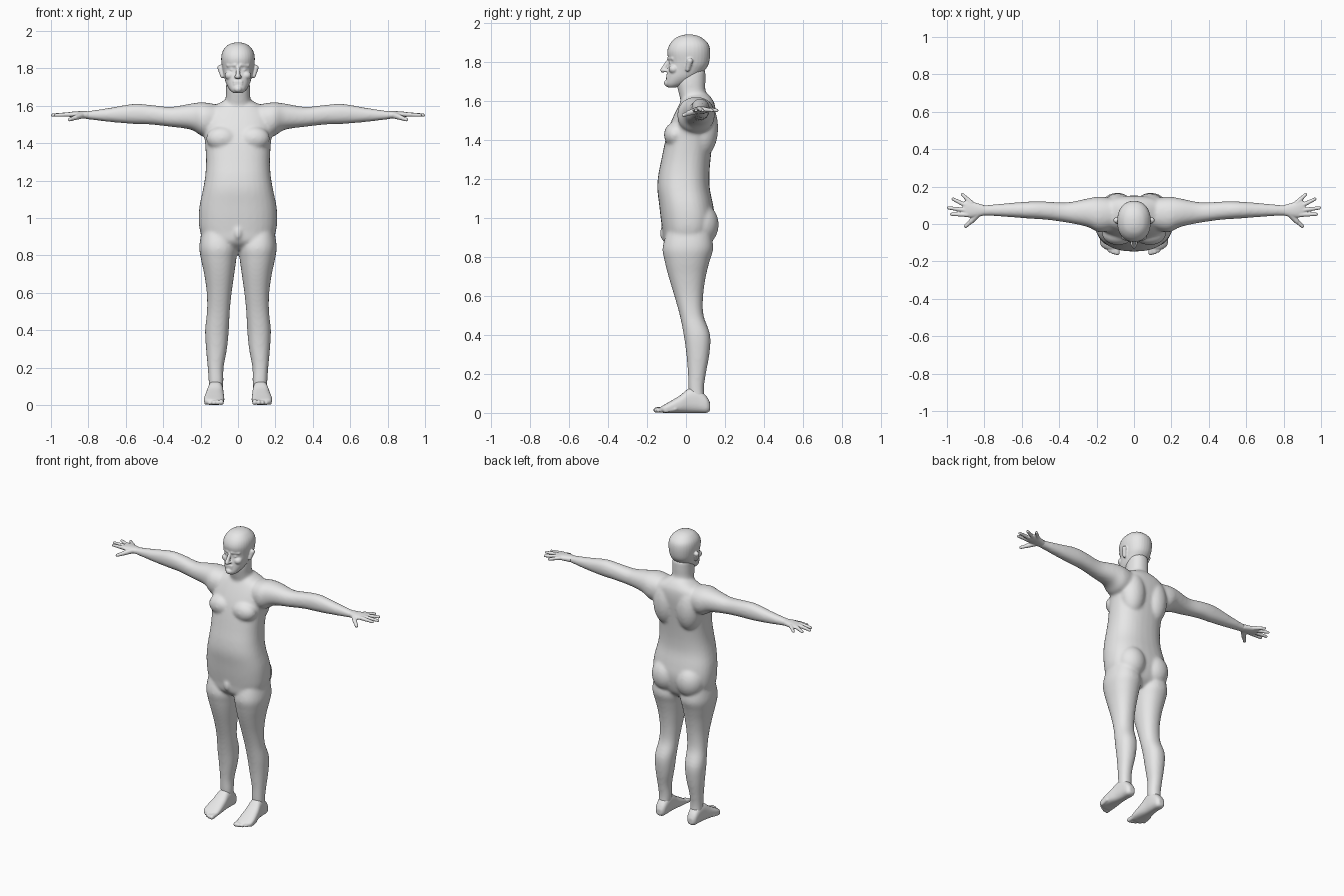
import bpy
import bmesh
from math import cos, sin, pi, copysign
from mathutils import Vector, Matrix

cube = bpy.data.objects.get("Cube")
if cube:
    bpy.data.objects.remove(cube, do_unlink=True)

GREY = (0.8, 0.8, 0.8, 1)
skin = bpy.data.materials.new("light_grey")
skin.use_nodes = True
skin.diffuse_color = GREY
for node in skin.node_tree.nodes:
    if node.type == "BSDF_PRINCIPLED":
        node.inputs["Base Color"].default_value = GREY

SIDES = (1, -1)


def refine(rows, steps=4):
    """Catmull-Rom interpolation between section rows."""
    result = []
    last = len(rows) - 1
    for i in range(last):
        before, here = rows[max(i - 1, 0)], rows[i]
        there, after = rows[i + 1], rows[min(i + 2, last)]
        for step in range(steps):
            t = step / steps
            result.append([
                b + t / 2 * (c - a + t * (2 * a - 5 * b + 4 * c - d + t * (3 * (b - c) + d - a)))
                for a, b, c, d in zip(before, here, there, after)])
    result.append(rows[last])
    return result


def loft(bm, axis, rows, side=1, power=2.2, count=32):
    """Closed loft; each row is position, low and high of the two cross axes."""
    rings = []
    for pos, a_low, a_high, b_low, b_high in refine(rows):
        ring = []
        for k in range(count):
            angle = 2 * pi * k / count
            c, s = cos(angle), sin(angle)
            u = copysign(abs(c) ** (2 / power), c)
            v = copysign(abs(s) ** (2 / power), s)
            a = (a_low + a_high) / 2 + u * (a_high - a_low) / 2
            b = (b_low + b_high) / 2 + v * (b_high - b_low) / 2
            x, y, z = {"x": (pos, a, b), "y": (a, pos, b), "z": (a, b, pos)}[axis]
            ring.append(bm.verts.new((x * side, y, z)))
        rings.append(ring)
    for low, high in zip(rings, rings[1:]):
        for k in range(count):
            n = (k + 1) % count
            bm.faces.new((low[k], low[n], high[n], high[k]))
    bm.faces.new(rings[0])
    bm.faces.new(rings[-1])


def tall_loft(bm, rows, **options):
    """Loft symmetric about x = 0: rows of height, half width, front, back."""
    loft(bm, "z", [(z, -w, w, front, back) for z, w, front, back in rows], **options)


def blob(bm, centre, radii, side=1):
    x, y, z = centre
    matrix = Matrix.Translation((x * side, y, z)) @ Matrix.Diagonal((*radii, 1))
    bmesh.ops.create_uvsphere(bm, u_segments=24, v_segments=16, radius=1, matrix=matrix)


def capsule(bm, start, end, r_start, r_end, side=1):
    a = Vector((start[0] * side, *start[1:]))
    b = Vector((end[0] * side, *end[1:]))
    turn = (b - a).to_track_quat("Z", "Y")
    ball = bmesh.ops.create_uvsphere(bm, u_segments=16, v_segments=12, radius=1)
    for v in ball["verts"]:
        tip = v.co.z > 0.01
        v.co = (b if tip else a) + turn @ v.co * (r_end if tip else r_start)


def fuse(name, bm, voxel, rounds):
    """Merge the overlapping solids of one part into a single smooth skin."""
    bmesh.ops.recalc_face_normals(bm, faces=bm.faces)
    mesh = bpy.data.meshes.new(name)
    bm.to_mesh(mesh)
    bm.free()
    mesh.materials.append(skin)
    obj = bpy.data.objects.new(name, mesh)
    bpy.context.collection.objects.link(obj)
    remesh = obj.modifiers.new("merge", "REMESH")
    remesh.mode = "VOXEL"
    remesh.voxel_size = voxel
    remesh.use_smooth_shade = True
    relax = obj.modifiers.new("relax", "SMOOTH")
    relax.factor = 0.5
    relax.iterations = rounds


# Trunk and neck
body = bmesh.new()
tall_loft(body, [
    (.83, .05, -.06, .08), (.87, .17, -.11, .12), (.93, .203, -.12, .14),
    (1, .21, -.13, .148), (1.07, .205, -.138, .138), (1.15, .188, -.147, .122),
    (1.22, .176, -.142, .12), (1.3, .171, -.126, .126), (1.4, .176, -.105, .138),
    (1.47, .185, -.085, .147), (1.53, .185, -.06, .152), (1.58, .16, -.035, .148),
    (1.615, .1, -.015, .13), (1.635, .06, 0, .11)], power=2.4)
tall_loft(body, [
    (1.56, .1, -.02, .13), (1.61, .074, -.03, .12), (1.65, .065, -.04, .1),
    (1.7, .064, -.048, .1), (1.76, .06, -.03, .1)])
blob(body, (0, -.1, .92), (.027, .035, .045))

for side in SIDES:
    # Chest, back and buttock muscles
    blob(body, (.085, -.055, 1.425), (.085, .058, .065), side)
    blob(body, (.085, .085, 1.46), (.085, .08, .15), side)
    blob(body, (.09, .075, .965), (.095, .093, .11), side)
    # Leg
    loft(body, "z", [
        (.95, .04, .19, -.09, .12), (.85, .004, .207, -.12, .14),
        (.78, .009, .198, -.11, .122), (.7, .02, .181, -.09, .102),
        (.6, .034, .167, -.06, .088), (.5, .044, .166, -.032, .09),
        (.4, .049, .176, -.012, .124), (.3, .059, .171, .002, .12),
        (.2, .077, .162, .01, .102), (.12, .078, .157, .012, .092),
        (.04, .085, .155, .02, .1)], side)
    # Arm
    loft(body, "x", [
        (.08, -.02, .13, 1.46, 1.6), (.18, -.045, .147, 1.435, 1.618),
        (.25, -.015, .136, 1.472, 1.612), (.36, .008, .115, 1.488, 1.594),
        (.47, .023, .12, 1.5, 1.605), (.56, .029, .12, 1.503, 1.61),
        (.68, .038, .111, 1.513, 1.59), (.78, .044, .102, 1.525, 1.575),
        (.84, .044, .1, 1.533, 1.568)], side)
fuse("body", body, .008, 12)

# Head
head = bmesh.new()
tall_loft(head, [
    (1.668, .025, -.092, -.05), (1.685, .044, -.104, 0), (1.72, .064, -.1, .06),
    (1.76, .075, -.094, .1), (1.795, .083, -.088, .118), (1.85, .09, -.096, .124),
    (1.89, .083, -.083, .115), (1.92, .06, -.055, .085), (1.934, .034, -.025, .055),
    (1.939, .01, 0, .03)])
capsule(head, (0, -.088, 1.808), (0, -.118, 1.757), .009, .014)
blob(head, (0, -.096, 1.69), (.022, .017, .018))
for lip in (1.716, 1.728):
    capsule(head, (-.017, -.093, lip), (.017, -.093, lip), .009, .009)
for side in SIDES:
    # Brow, eye, cheek, nostril and ear
    capsule(head, (.014, -.084, 1.818), (.052, -.066, 1.816), .012, .011, side)
    blob(head, (.031, -.074, 1.793), (.014, .012, .009), side)
    blob(head, (.043, -.062, 1.762), (.028, .027, .024), side)
    blob(head, (.011, -.105, 1.754), (.009, .011, .008), side)
    capsule(head, (.083, .008, 1.76), (.094, .02, 1.802), .012, .017, side)
fuse("head", head, .0045, 3)

# Hands: base and tip of each finger in plan
FINGERS = [((.89, .05), (.975, .052)), ((.895, .073), (.991, .086)),
           ((.89, .095), (.967, .133)), ((.87, .113), (.918, .158))]
for label, side in zip(("left", "right"), SIDES):
    hand = bmesh.new()
    loft(hand, "x", [
        (.8, .046, .1, 1.53, 1.571), (.85, .036, .115, 1.533, 1.571),
        (.89, .036, .128, 1.539, 1.568), (.915, .05, .115, 1.545, 1.562)], side)
    for base, tip in FINGERS:
        capsule(hand, (*base, 1.554), (*tip, 1.55), .013, .009, side)
    capsule(hand, (.835, .055, 1.55), (.87, .015, 1.537), .018, .014, side)
    capsule(hand, (.865, .02, 1.538), (.9, -.012, 1.526), .013, .01, side)
    fuse(label + "_hand", hand, .004, 2)

# Feet with five toes each
for label, side in zip(("left", "right"), SIDES):
    foot = bmesh.new()
    loft(foot, "y", [
        (.124, .1, .137, .012, .05), (.105, .085, .152, 0, .085),
        (.06, .079, .158, 0, .125), (.015, .078, .164, 0, .125),
        (-.03, .075, .174, 0, .09), (-.08, .073, .182, 0, .06),
        (-.115, .076, .178, 0, .04), (-.132, .085, .155, .005, .03)], side, power=2.6)
    for i in range(5):
        x, tip, r = .09 + .02 * i, -.152 + .003 * i * i, .015 - .0012 * i
        capsule(foot, (x, tip + .05, .02), (x, tip, r), r, r, side)
    fuse(label + "_foot", foot, .005, 3)
